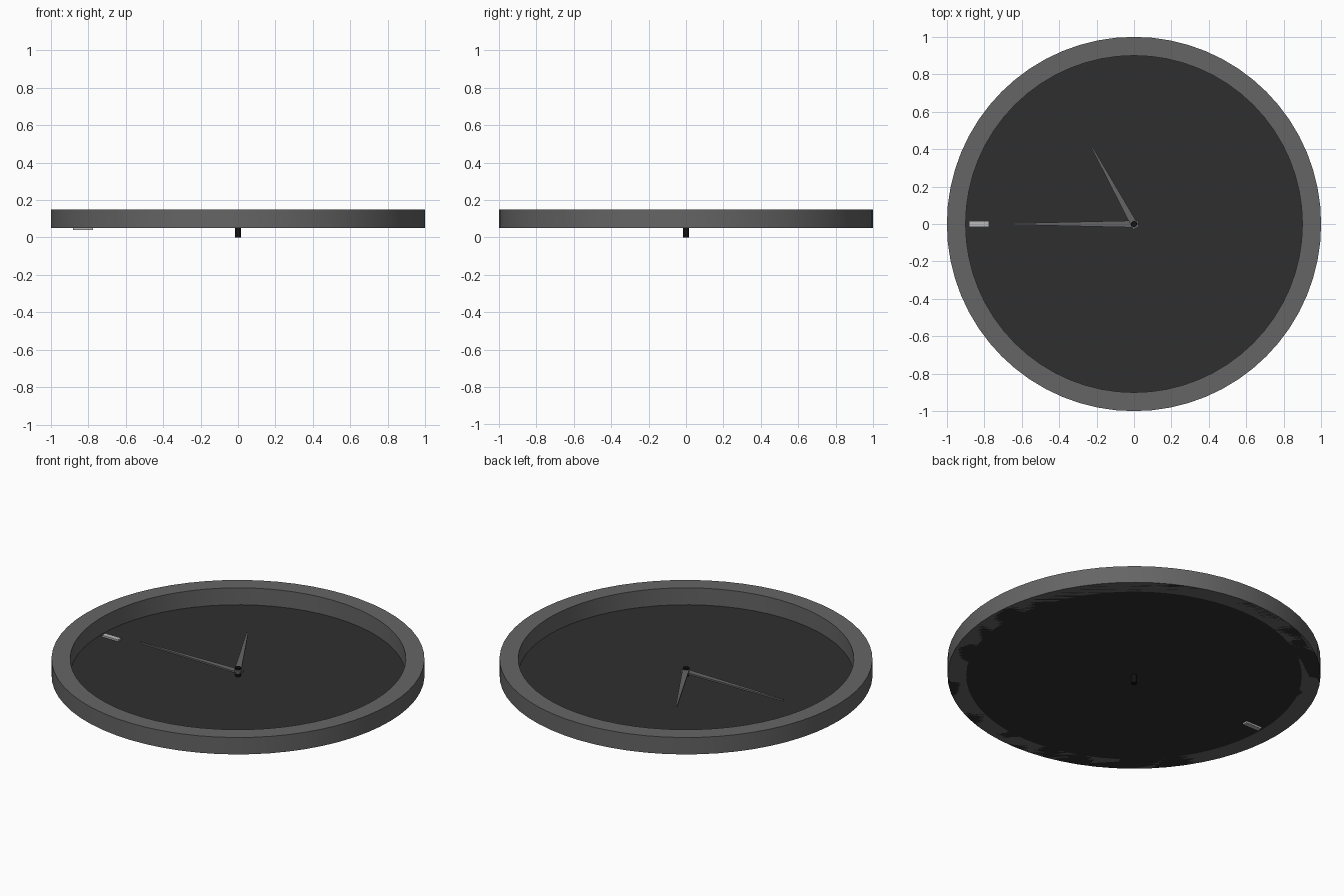
import bpy, bmesh
from math import cos, sin, pi, atan2

if "Cube" in bpy.data.objects:
    bpy.data.objects.remove(bpy.data.objects["Cube"])

SEGS = 64


def material(name, value):
    mat = bpy.data.materials.new(name)
    mat.diffuse_color = (value, value, value, 1)
    mat.use_nodes = True
    mat.node_tree.nodes["Principled BSDF"].inputs["Base Color"].default_value = mat.diffuse_color
    return mat


steel = material("dark_steel", 0.13)
black = material("black", 0.006)
charcoal = material("charcoal", 0.028)
silver = material("silver", 0.5)


def add_object(name, bm, mat):
    bmesh.ops.recalc_face_normals(bm, faces=bm.faces)
    mesh = bpy.data.meshes.new(name)
    bm.to_mesh(mesh)
    bm.free()
    mesh.materials.append(mat)
    obj = bpy.data.objects.new(name, mesh)
    bpy.context.collection.objects.link(obj)
    return obj


def hand(name, length, angle, z, mat):
    """Thin tapered slab with a short tail behind the pivot."""
    bm = bmesh.new()
    outline = [(-0.025, -0.019), (length, -0.004), (length, 0.004), (-0.025, 0.019)]
    face = bm.faces.new([bm.verts.new((x, y, 0)) for x, y in outline])
    top = bmesh.ops.extrude_face_region(bm, geom=[face])["geom"]
    bmesh.ops.translate(bm, vec=(0, 0, 0.01), verts=[v for v in top if isinstance(v, bmesh.types.BMVert)])
    obj = add_object(name, bm, mat)
    obj.location.z = z
    obj.rotation_euler.z = angle


# Rim: square section swept around the axis
bm = bmesh.new()
section = [(0.9, 0.05), (1.0, 0.05), (1.0, 0.15), (0.9, 0.15)]
rings = [[bm.verts.new((r * cos(2 * pi * i / SEGS), r * sin(2 * pi * i / SEGS), z)) for r, z in section]
         for i in range(SEGS)]
for i in range(SEGS):
    a, b = rings[i], rings[(i + 1) % SEGS]
    for j in range(4):
        k = (j + 1) % 4
        bm.faces.new((a[j], b[j], b[k], a[k]))
rim = add_object("rim", bm, steel)
bpy.context.view_layer.objects.active = rim
rim.select_set(True)
bpy.ops.object.shade_smooth_by_angle()

# Dial: flat disc closing the underside
bm = bmesh.new()
bmesh.ops.create_circle(bm, cap_ends=True, radius=1.0, segments=SEGS)
dial = add_object("dial", bm, charcoal)
dial.location.z = 0.05

# Single hour marker
bm = bmesh.new()
bmesh.ops.create_cube(bm, size=1)
bmesh.ops.scale(bm, vec=(0.105, 0.03, 0.02), verts=bm.verts)
marker = add_object("hour_marker", bm, silver)
marker.location = (-0.828, 0, 0.05)

# Centre pin
bm = bmesh.new()
bmesh.ops.create_cone(bm, cap_ends=True, radius1=0.016, radius2=0.016, depth=0.1, segments=16)
pin = add_object("centre_pin", bm, black)
pin.location.z = 0.05

# Hands
hand("minute_hand", 0.64, pi, 0.07, steel)
hand("hour_hand", 0.467, atan2(0.41, -0.225), 0.08, steel)
